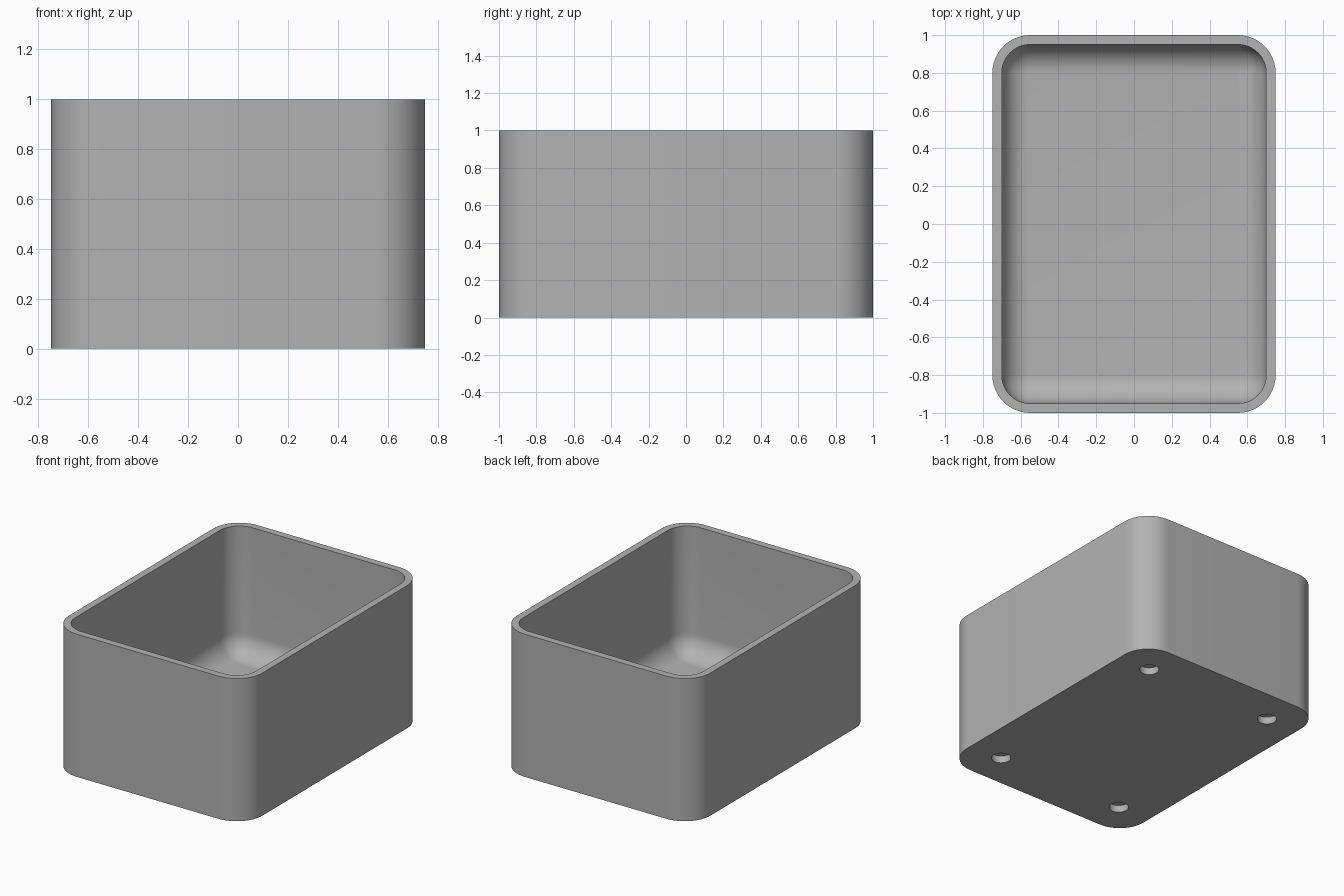
import bpy, bmesh, math

cube = bpy.data.objects.get("Cube")
if cube:
    bpy.data.objects.remove(cube, do_unlink=True)

HALF_X, HALF_Y, HEIGHT = 0.75, 1.0, 1.0
WALL, FLOOR, CORNER = 0.05, 0.1, 0.2
HOLE_X, HOLE_Y, HOLE_R, HOLE_DEPTH = 0.5, 0.75, 0.0625, 0.05
STEPS = 12

grey = bpy.data.materials.new("plain grey")
grey.use_nodes = True
colour = (0.45, 0.45, 0.45, 1)
grey.diffuse_color = colour
grey.node_tree.nodes["Principled BSDF"].inputs["Base Color"].default_value = colour


def rounded_loop(bm, inset, z):
    """Ring of vertices around a rounded rectangle shrunk by inset."""
    radius = CORNER - inset
    verts = []
    for quarter, (sx, sy) in enumerate([(1, 1), (-1, 1), (-1, -1), (1, -1)]):
        for i in range(STEPS + 1):
            a = (quarter + i / STEPS) * math.pi / 2
            verts.append(bm.verts.new((sx * (HALF_X - CORNER) + radius * math.cos(a),
                                       sy * (HALF_Y - CORNER) + radius * math.sin(a), z)))
    return verts


# Open box: outer wall, rim, inner wall and a rounded join to the floor
fillet = CORNER - WALL
profile = [(0, 0), (0, HEIGHT), (WALL, HEIGHT)]
for i in range(STEPS + 1):
    a = i / STEPS * math.pi / 2
    profile.append((WALL + fillet * (1 - math.cos(a)), FLOOR + fillet * (1 - math.sin(a))))

bm = bmesh.new()
loops = [rounded_loop(bm, inset, z) for inset, z in profile]
for low, high in zip(loops, loops[1:]):
    for i in range(len(low)):
        j = (i + 1) % len(low)
        bm.faces.new((low[i], low[j], high[j], high[i]))
bm.faces.new(loops[0][::-1])
bm.faces.new(loops[-1])
bmesh.ops.remove_doubles(bm, verts=bm.verts, dist=1e-5)
bmesh.ops.recalc_face_normals(bm, faces=bm.faces)
mesh = bpy.data.meshes.new("box")
bm.to_mesh(mesh)
bm.free()
box = bpy.data.objects.new("box", mesh)
bpy.context.collection.objects.link(box)
mesh.materials.append(grey)

# Four round recesses in the underside
for sx in (-1, 1):
    for sy in (-1, 1):
        bpy.ops.mesh.primitive_cylinder_add(vertices=48, radius=HOLE_R, depth=2 * HOLE_DEPTH,
                                            location=(sx * HOLE_X, sy * HOLE_Y, 0))
        cutter = bpy.context.object
        cutter.name = "recess_cutter"
        cutter.data.materials.append(grey)
        cut = box.modifiers.new("recess", 'BOOLEAN')
        cut.operation = 'DIFFERENCE'
        cut.solver = 'EXACT'
        cut.object = cutter
        bpy.context.view_layer.objects.active = box
        bpy.ops.object.modifier_apply(modifier=cut.name)
        bpy.data.objects.remove(cutter, do_unlink=True)

bpy.ops.object.select_all(action='DESELECT')
box.select_set(True)
bpy.context.view_layer.objects.active = box
bpy.ops.object.shade_smooth_by_angle(angle=math.radians(30))
